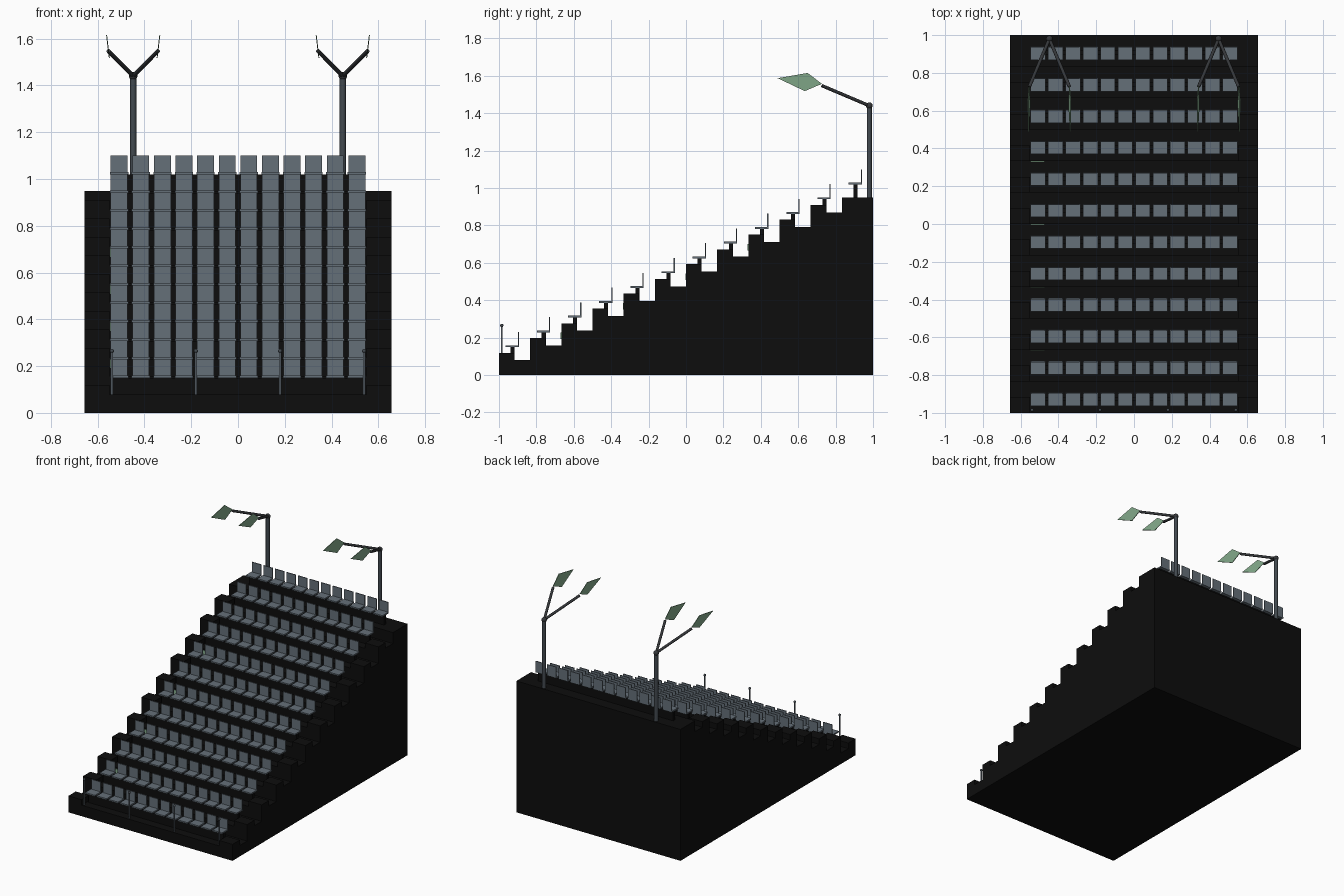
import bpy, bmesh, math
from mathutils import Vector, Matrix

if "Cube" in bpy.data.objects:
    bpy.data.objects.remove(bpy.data.objects["Cube"])

ROWS, SEATS = 12, 12
DY, DZ = 2.0 / ROWS, 0.0791


def material(name, rgb):
    m = bpy.data.materials.new(name)
    m.diffuse_color = (*rgb, 1)
    m.use_nodes = True
    m.node_tree.nodes["Principled BSDF"].inputs["Base Color"].default_value = m.diffuse_color
    return m


BLACK = material("black concrete", (0.004, 0.004, 0.004))
SEAT = material("slate seat", (0.13, 0.16, 0.19))
STEEL = material("dark steel", (0.055, 0.068, 0.08))
ARM = material("charcoal arm", (0.035, 0.038, 0.042))
GREEN = material("pale green panel", (0.24, 0.42, 0.27))


def finish(bm, name, mat, smooth=False):
    bmesh.ops.recalc_face_normals(bm, faces=bm.faces)
    me = bpy.data.meshes.new(name)
    bm.to_mesh(me)
    bm.free()
    me.materials.append(mat)
    if smooth:
        for p in me.polygons:
            p.use_smooth = len(p.vertices) == 4
    ob = bpy.data.objects.new(name, me)
    bpy.context.collection.objects.link(ob)
    return ob


def box(bm, x0, x1, y0, y1, z0, z1):
    mat = Matrix.Translation(((x0 + x1) / 2, (y0 + y1) / 2, (z0 + z1) / 2)) \
        @ Matrix.Diagonal((x1 - x0, y1 - y0, z1 - z0, 1))
    bmesh.ops.create_cube(bm, size=1, matrix=mat)


def tube(bm, a, b, r, seg=12):
    a, b = Vector(a), Vector(b)
    d = b - a
    mat = Matrix.Translation((a + b) / 2) @ d.to_track_quat('Z', 'Y').to_matrix().to_4x4()
    bmesh.ops.create_cone(bm, cap_ends=True, segments=seg, radius1=r, radius2=r,
                          depth=d.length, matrix=mat)


def ball(bm, p, r):
    bmesh.ops.create_uvsphere(bm, u_segments=12, v_segments=8, radius=r,
                              matrix=Matrix.Translation(p))


def prism(bm, pts, offset):
    f = bm.faces.new([bm.verts.new(p) for p in pts])
    new = bmesh.ops.extrude_face_region(bm, geom=[f])["geom"]
    bmesh.ops.translate(bm, verts=[v for v in new if isinstance(v, bmesh.types.BMVert)], vec=offset)


# stepped stand body
W = 0.656
profile = [(-1, 0)]
for k in range(ROWS):
    profile += [(-1 + k * DY, (k + 1) * DZ), (-1 + (k + 1) * DY, (k + 1) * DZ)]
profile.append((1, 0))
bm = bmesh.new()
prism(bm, [(-W, y, z) for y, z in profile], (2 * W, 0, 0))
finish(bm, "stand_body", BLACK)

# half steps in the two side aisles
bm = bmesh.new()
for k in range(ROWS - 1):
    y, z = -1 + k * DY, (k + 1) * DZ
    for s in (-1, 1):
        xs = sorted((s * 0.55, s * W))
        box(bm, xs[0], xs[1], y, y + DY / 2, z, z + DZ / 2)
finish(bm, "aisle_steps", BLACK)

# seat rows: long support wall, pans and backs
wall, pan, back = bmesh.new(), bmesh.new(), bmesh.new()
for k in range(ROWS):
    y, z = -1 + k * DY, (k + 1) * DZ
    box(wall, -0.54, 0.54, y + 0.062, y + 0.084, z, z + 0.07)
    for i in range(SEATS):
        x = -0.508 + i * 1.016 / (SEATS - 1)
        box(pan, x - 0.039, x + 0.039, y + 0.036, y + 0.107, z + 0.07, z + 0.08)
        box(back, x - 0.036, x + 0.036, y + 0.101, y + 0.107, z + 0.08, z + 0.151)
finish(wall, "seat_supports", BLACK)
finish(pan, "seat_pans", SEAT)
finish(back, "seat_backs", SEAT)

# row marker plates on every second riser
bm = bmesh.new()
for k in (2, 4, 6, 8):
    y, z = -1 + k * DY, (k + 1) * DZ
    box(bm, -0.547, -0.473, y - 0.004, y + 0.002, z - 0.045, z - 0.01)
finish(bm, "row_markers", GREEN)

# front posts with small caps
post, cap = bmesh.new(), bmesh.new()
for x in (-0.539, -0.18, 0.18, 0.539):
    tube(post, (x, -0.985, DZ), (x, -0.985, 0.262), 0.005)
    ball(cap, (x, -0.985, 0.265), 0.009)
finish(post, "front_posts", SEAT, True)
finish(cap, "post_caps", STEEL, True)

# floodlight masts
mast, arm, panel = bmesh.new(), bmesh.new(), bmesh.new()
for cx in (-0.448, 0.448):
    top = Vector((cx, 0.98, 1.44))
    tube(mast, (cx, 0.98, 0.94), top, 0.0135)
    ball(arm, top, 0.018)
    for s in (-1, 1):
        tip = Vector((cx + s * 0.106, 0.727, 1.547))
        tube(arm, top, tip, 0.009)
        # thin tilted light panel
        corners = [(0.49, 1.587), (0.65, 1.615), (0.727, 1.557), (0.635, 1.518)]
        prism(panel, [(tip.x + s * (z - 1.567) * 0.12, y, z) for y, z in corners],
              (s * 0.004, 0, 0))
finish(mast, "light_masts", STEEL, True)
finish(arm, "light_arms", ARM, True)
finish(panel, "light_panels", GREEN)
